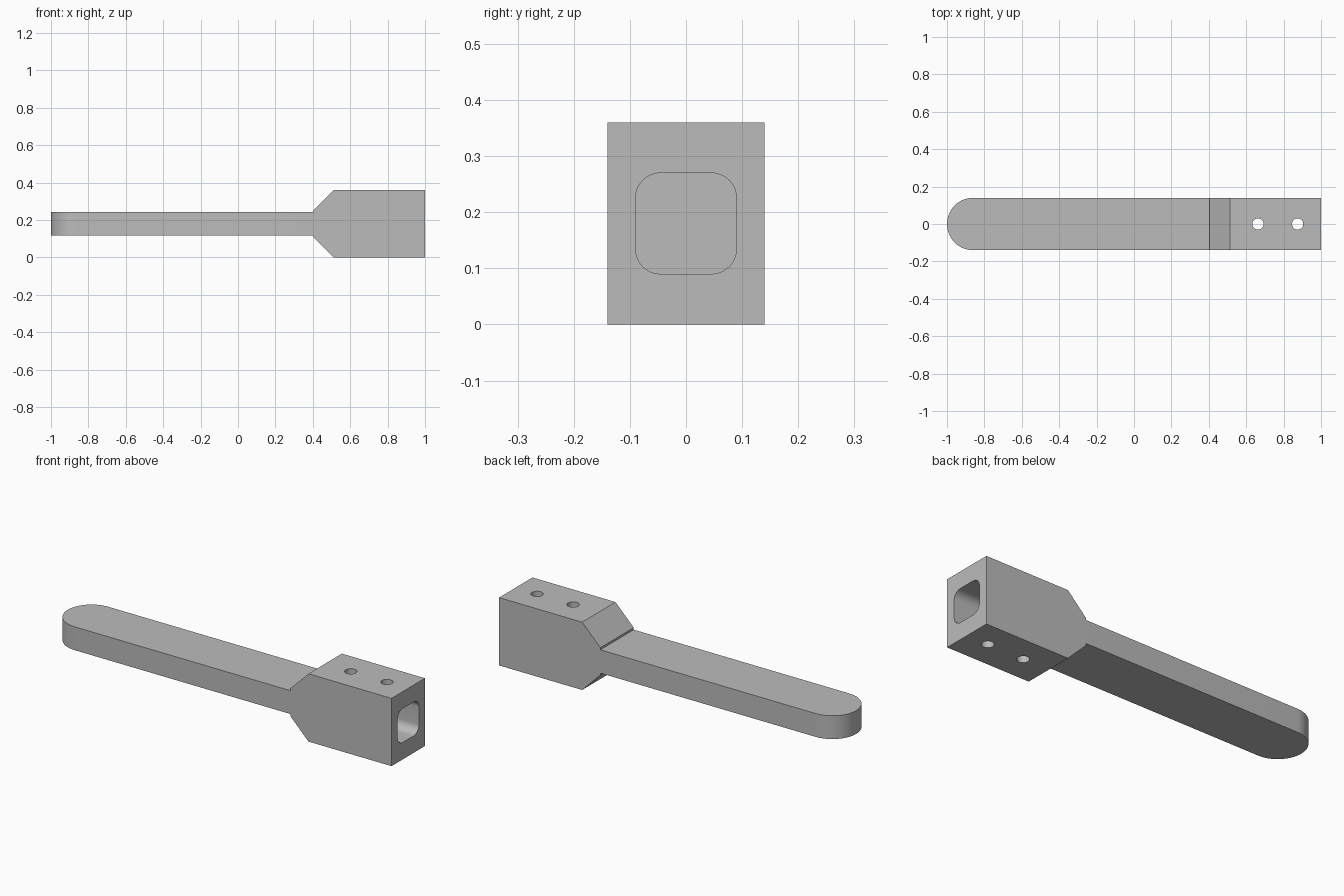
import bpy
import bmesh
from math import cos, sin, pi, radians
from mathutils import Vector

cube = bpy.data.objects.get("Cube")
if cube:
    bpy.data.objects.remove(cube, do_unlink=True)

grey = bpy.data.materials.new("plain grey")
grey.use_nodes = True
colour = (0.5, 0.5, 0.5, 1)
grey.diffuse_color = colour
grey.node_tree.nodes["Principled BSDF"].inputs["Base Color"].default_value = colour


def arc(cx, cy, r, start, end, steps):
    angles = [radians(start + (end - start) * i / steps) for i in range(steps + 1)]
    return [(cx + r * cos(a), cy + r * sin(a)) for a in angles]


def prism(name, outline, place, push):
    """Closed solid from a 2D outline, placed in space and extruded along push."""
    bm = bmesh.new()
    face = bm.faces.new([bm.verts.new(place(u, v)) for u, v in outline])
    grown = bmesh.ops.extrude_face_region(bm, geom=[face])["geom"]
    verts = [g for g in grown if isinstance(g, bmesh.types.BMVert)]
    bmesh.ops.translate(bm, verts=verts, vec=Vector(push))
    bmesh.ops.recalc_face_normals(bm, faces=bm.faces)
    mesh = bpy.data.meshes.new(name)
    bm.to_mesh(mesh)
    bm.free()
    mesh.materials.append(grey)
    obj = bpy.data.objects.new(name, mesh)
    bpy.context.collection.objects.link(obj)
    return obj


def combine(target, tool, operation):
    tool.hide_render = True
    mod = target.modifiers.new(operation.lower(), "BOOLEAN")
    mod.operation = operation
    mod.solver = "EXACT"
    mod.object = tool
    bpy.context.view_layer.objects.active = target
    bpy.ops.object.modifier_apply(modifier=mod.name)
    bpy.data.objects.remove(tool, do_unlink=True)


# Side silhouette: thin handle, small shoulder step, sloped head
mid = 0.18
upper = [(-1.1, 0.062), (0.405, 0.062), (0.405, 0.073), (0.512, 0.18), (1, 0.18)]
silhouette = [(x, mid + h) for x, h in upper] + [(x, mid - h) for x, h in reversed(upper)]
body = prism("handle_with_socket_head", silhouette,
             lambda u, v: (u, -0.3, v), (0, 0.6, 0))

# Plan outline rounds the handle tip
half = 0.14
plan = [(1.1, half)] + arc(half - 1, 0, half, 90, 270, 32) + [(1.1, -half)]
combine(body, prism("plan_outline", plan, lambda u, v: (u, v, -0.2), (0, 0, 1)), "INTERSECT")

# Rounded square socket in the end of the head
socket = []
for i, (sy, sz) in enumerate([(1, 1), (-1, 1), (-1, -1), (1, -1)]):
    socket += arc(sy * 0.045, mid + sz * 0.045, 0.045, 90 * i, 90 * i + 90, 10)
combine(body, prism("socket_cutter", socket, lambda u, v: (0.51, u, v), (0.6, 0, 0)), "DIFFERENCE")

# Two vertical bolt holes
for x in (0.663, 0.875):
    hole = arc(x, 0, 0.03, 0, 360, 32)[:-1]
    combine(body, prism("bolt_cutter", hole, lambda u, v: (u, v, -0.2), (0, 0, 1)), "DIFFERENCE")

bpy.ops.object.select_all(action="DESELECT")
body.select_set(True)
bpy.context.view_layer.objects.active = body
bpy.ops.object.shade_smooth_by_angle(angle=radians(30))
